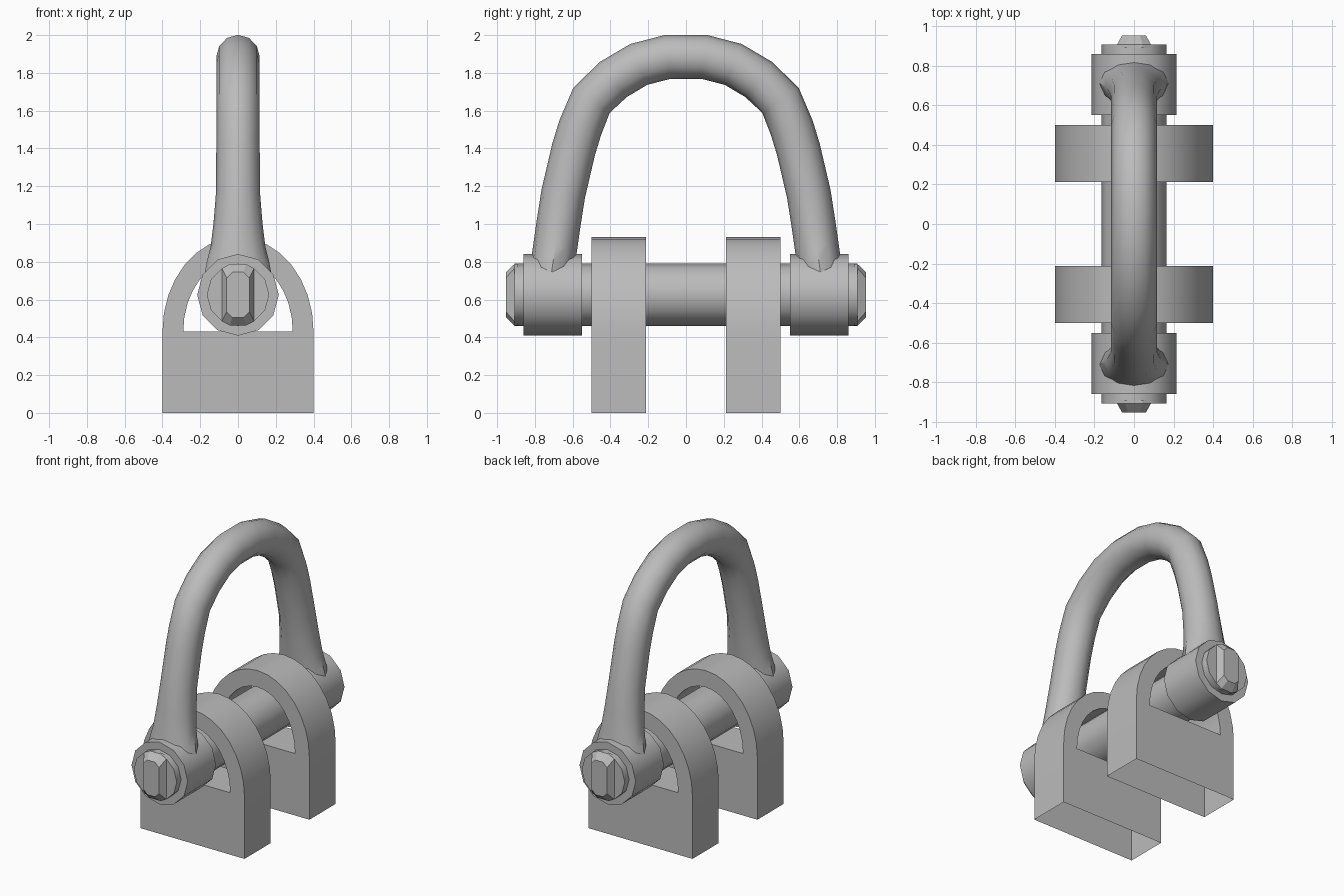
import bpy
import bmesh
from math import sin, cos, pi, radians
from mathutils import Vector

cube = bpy.data.objects.get("Cube")
if cube:
    bpy.data.objects.remove(cube)

steel = bpy.data.materials.new("grey_steel")
steel.use_nodes = True
GREY = (0.5, 0.5, 0.5, 1)
steel.diffuse_color = GREY
steel.node_tree.nodes["Principled BSDF"].inputs["Base Color"].default_value = GREY

PIN_Z = 0.625


def finish(name, bm, angle=38):
    """Turn a bmesh into a smooth shaded object with sharp corners."""
    bmesh.ops.recalc_face_normals(bm, faces=bm.faces)
    mesh = bpy.data.meshes.new(name)
    bm.to_mesh(mesh)
    bm.free()
    mesh.materials.append(steel)
    ob = bpy.data.objects.new(name, mesh)
    bpy.context.collection.objects.link(ob)
    bpy.ops.object.select_all(action="DESELECT")
    ob.select_set(True)
    bpy.context.view_layer.objects.active = ob
    bpy.ops.object.shade_smooth_by_angle(angle=radians(angle))
    return ob


def loft(bm, rings):
    """Skin a row of closed point rings and cap both ends."""
    loops = [[bm.verts.new(p) for p in ring] for ring in rings]
    n = len(loops[0])
    for a, b in zip(loops, loops[1:]):
        for i in range(n):
            j = (i + 1) % n
            bm.faces.new((a[i], a[j], b[j], b[i]))
    bm.faces.new(loops[0][::-1])
    bm.faces.new(loops[-1])


def cylinder_y(name, radius, y0, y1, sides=12):
    def ring(y):
        return [(radius * cos(2 * pi * i / sides), y,
                 PIN_Z + radius * sin(2 * pi * i / sides)) for i in range(sides)]
    bm = bmesh.new()
    loft(bm, [ring(y0), ring(y1)])
    return finish(name, bm)


def bracket(name, y0, y1, steps=16):
    """Arched plate with an arched window, open underneath."""
    def arc(rx, rz, y):
        return [(rx * cos(pi * i / steps), y, 0.43 + rz * sin(pi * i / steps))
                for i in range(steps + 1)]
    bm = bmesh.new()
    sides = []
    for y in (y0, y1):
        outer = [bm.verts.new(p) for p in arc(0.4, 0.5, y)]
        inner = [bm.verts.new(p) for p in arc(0.29, 0.385, y)]
        feet = [bm.verts.new((x, y, 0)) for x in (-0.4, 0.4)]
        for i in range(steps):
            bm.faces.new((outer[i], outer[i + 1], inner[i + 1], inner[i]))
        bm.faces.new((outer[0], inner[0], inner[-1], outer[-1], feet[0], feet[1]))
        sides.append(([feet[1]] + outer + [feet[0]], inner + [inner[0]]))
    # outer skin, then window lining
    for a, b in zip(*sides):
        for i in range(len(a) - 1):
            bm.faces.new((a[i], a[i + 1], b[i + 1], b[i]))
    return finish(name, bm)


def end_key(name, s):
    """Bevelled upright bar on the end of the pin."""
    def ring(hx, mid, top, y):
        pts = [(hx, -mid), (hx, mid), (hx / 2, top), (-hx / 2, top),
               (-hx, mid), (-hx, -mid), (-hx / 2, -top), (hx / 2, -top)]
        return [(x, s * y, PIN_Z + z) for x, z in pts]
    bm = bmesh.new()
    loft(bm, [ring(0.085, 0.14, 0.163, 0.89), ring(0.085, 0.14, 0.163, 0.908),
              ring(0.06, 0.09, 0.12, 0.953)])
    return finish(name, bm, 25)


# Pin, with a collar, bracket and end key on each side
cylinder_y("pin", 0.165, -0.908, 0.908)
for side, s in (("front", -1), ("back", 1)):
    cylinder_y(side + "_collar", 0.216, s * 0.55, s * 0.86)
    bracket(side + "_bracket", s * 0.212, s * 0.5)
    end_key(side + "_end_key", s)

# Bow: tube swept along an arch, widening in x where it meets the collars
# each point holds y, z and half width in x
half = [(0.715, 0.72, 0.18), (0.704, 0.80, 0.165), (0.692, 0.88, 0.145),
        (0.675, 1.0, 0.13), (0.65, 1.16, 0.117), (0.595, 1.395, 0.115),
        (0.56, 1.51, 0.115), (0.50, 1.655, 0.115), (0.385, 1.765, 0.115),
        (0.25, 1.845, 0.115), (0.095, 1.885, 0.115)]
path = half + [(-y, z, w) for y, z, w in reversed(half)]
points = [Vector((0, y, z)) for y, z, w in path]
rings = []
for k, p in enumerate(points):
    before, after = points[max(k - 1, 0)], points[min(k + 1, len(points) - 1)]
    t = ((p - before).normalized() + (after - p).normalized()).normalized()
    out = Vector((0, t.z, -t.y))
    rings.append([p + Vector((path[k][2] * cos(a), 0, 0)) + out * 0.117 * sin(a)
                  for a in (2 * pi * i / 12 for i in range(12))])
bow = bmesh.new()
loft(bow, rings)
finish("bow", bow)
